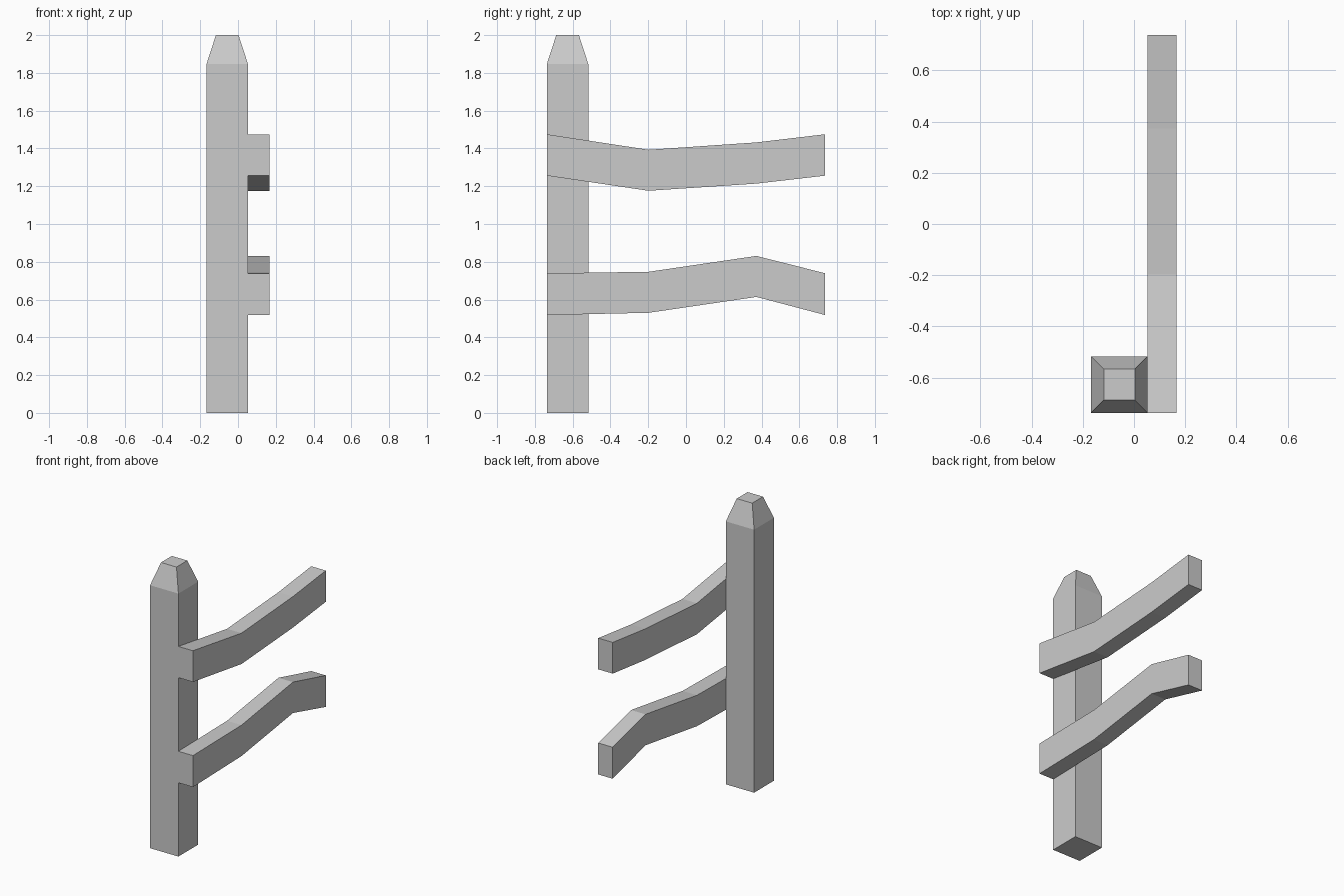
import bpy, bmesh

if "Cube" in bpy.data.objects:
    bpy.data.objects.remove(bpy.data.objects["Cube"])


def finish(name, bm):
    bmesh.ops.recalc_face_normals(bm, faces=bm.faces)
    mesh = bpy.data.meshes.new(name)
    bm.to_mesh(mesh)
    bm.free()
    obj = bpy.data.objects.new(name, mesh)
    bpy.context.collection.objects.link(obj)


def loft(name, rings):
    """Join matching four-point rings and cap both ends."""
    bm = bmesh.new()
    loops = [[bm.verts.new(p) for p in ring] for ring in rings]
    for a, b in zip(loops, loops[1:]):
        for i in range(4):
            j = (i + 1) % 4
            bm.faces.new((a[i], a[j], b[j], b[i]))
    bm.faces.new(loops[0])
    bm.faces.new(loops[-1])
    finish(name, bm)


def square(cx, cy, z, half):
    return [(cx + sx * half, cy + sy * half, z)
            for sx, sy in ((-1, -1), (1, -1), (1, 1), (-1, 1))]


# Post with a tapered, flat-topped tip
POST_X, POST_Y = -0.057, -0.627
loft("post", [square(POST_X, POST_Y, z, half)
              for z, half in ((0, 0.11), (1.846, 0.11), (2.0, 0.06))])

# Crooked rails: (y, bottom z, top z) at each bend
rails = {
    "upper_rail": [(-0.737, 1.256, 1.475), (-0.198, 1.176, 1.393),
                   (0.373, 1.214, 1.432), (0.737, 1.256, 1.475)],
    "lower_rail": [(-0.737, 0.518, 0.739), (-0.198, 0.53, 0.747),
                   (0.373, 0.614, 0.831), (0.737, 0.518, 0.739)],
}
X0, X1 = 0.053, 0.166
for name, path in rails.items():
    loft(name, [[(X0, y, lo), (X1, y, lo), (X1, y, hi), (X0, y, hi)]
                for y, lo, hi in path])
